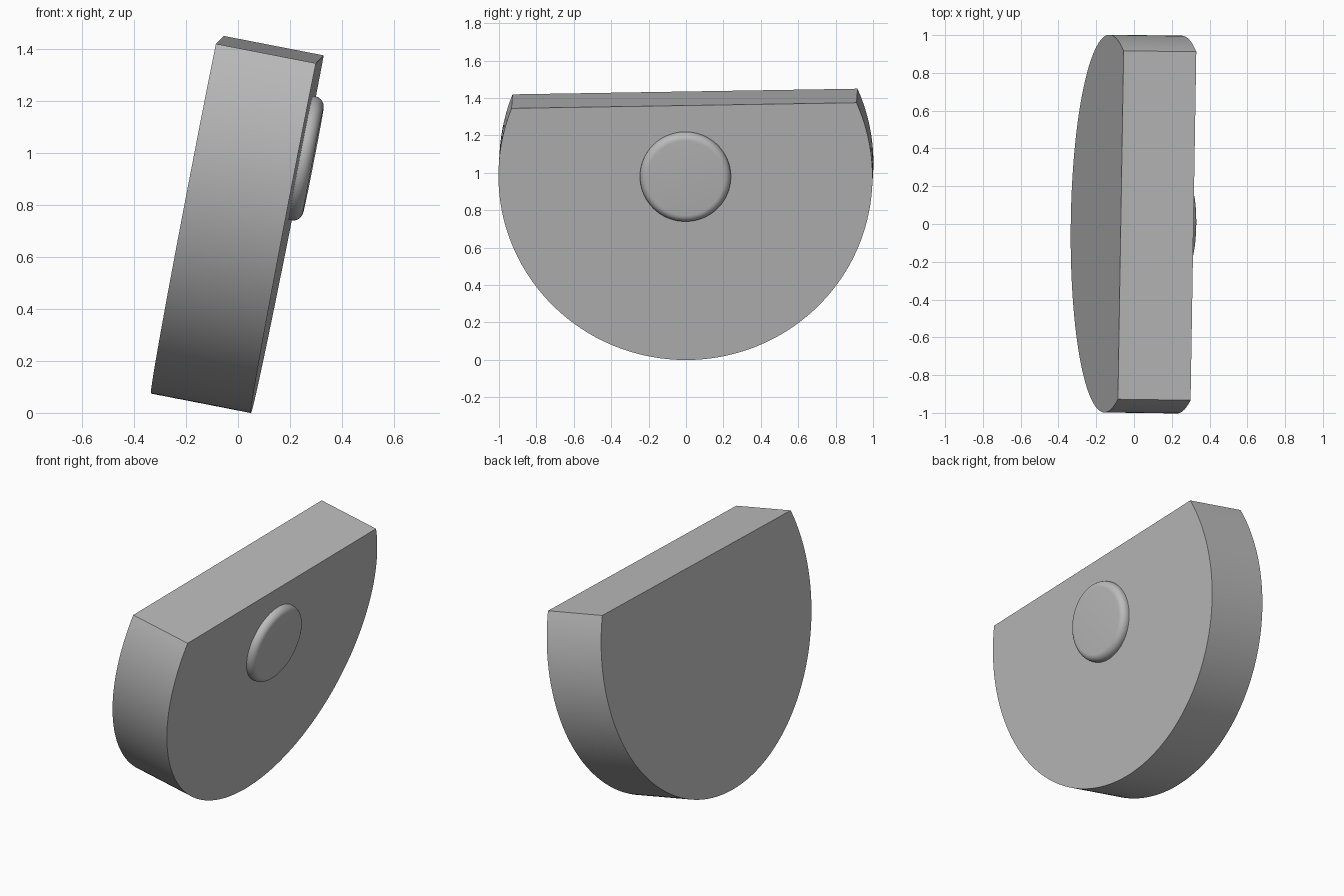
import bpy
import bmesh
from math import sin, cos, pi, asin, radians
from mathutils import Matrix, Vector

cube = bpy.data.objects.get("Cube")
if cube:
    bpy.data.objects.remove(cube)

RADIUS, THICK, CUT = 1.0, 0.392, 0.386
BUTTON_R, BUTTON_H, FILLET = 0.243, 0.05, 0.04

grey = bpy.data.materials.new("plain grey")
grey.use_nodes = True
colour = (0.5, 0.5, 0.5, 1)
grey.diffuse_color = colour
grey.node_tree.nodes["Principled BSDF"].inputs["Base Color"].default_value = colour

# Tilted frame: local x is the disc axis, local y the flat edge, local z up the face
edge = Vector((0.0164, 1, 0.0164)).normalized()
up = Vector((0.191, 0, 0.981))
up = (up - edge * up.dot(edge)).normalized()
axis = edge.cross(up)
frame = Matrix((axis, edge, up)).transposed().to_4x4()
frame.translation = (0.241, -0.003, 0.981)


def stack(name, rings):
    """Solid made by bridging equal outlines, capped at both ends."""
    bm = bmesh.new()
    loops = [[bm.verts.new(p) for p in ring] for ring in rings]
    n = len(loops[0])
    for a, b in zip(loops, loops[1:]):
        for i in range(n):
            j = (i + 1) % n
            bm.faces.new((a[i], a[j], b[j], b[i]))
    bm.faces.new(loops[0])
    bm.faces.new(loops[-1])
    bmesh.ops.recalc_face_normals(bm, faces=bm.faces)
    mesh = bpy.data.meshes.new(name)
    bm.to_mesh(mesh)
    bm.free()
    mesh.materials.append(grey)
    obj = bpy.data.objects.new(name, mesh)
    bpy.context.collection.objects.link(obj)
    obj.matrix_world = frame
    bpy.ops.object.select_all(action='DESELECT')
    obj.select_set(True)
    bpy.context.view_layer.objects.active = obj
    bpy.ops.object.shade_smooth_by_angle(angle=radians(30))
    return obj


def arc(x, r, start, end, count):
    step = (end - start) / count
    return [(x, r * cos(start + i * step), r * sin(start + i * step))
            for i in range(count + 1)]


# Thick disc with its top cut off flat
top = asin(CUT / RADIUS)
stack("cut_disc", [arc(x, RADIUS, pi - top, 2 * pi + top, 128) for x in (-THICK, 0)])

# Round button with a rolled rim, at the centre of the disc
profile = [(-0.01, BUTTON_R)]
for i in range(9):
    t = i / 8 * pi / 2
    profile.append((BUTTON_H - FILLET + FILLET * sin(t),
                    BUTTON_R - FILLET + FILLET * cos(t)))
stack("round_button", [arc(x, r, 0, 2 * pi, 96)[:-1] for x, r in profile])
